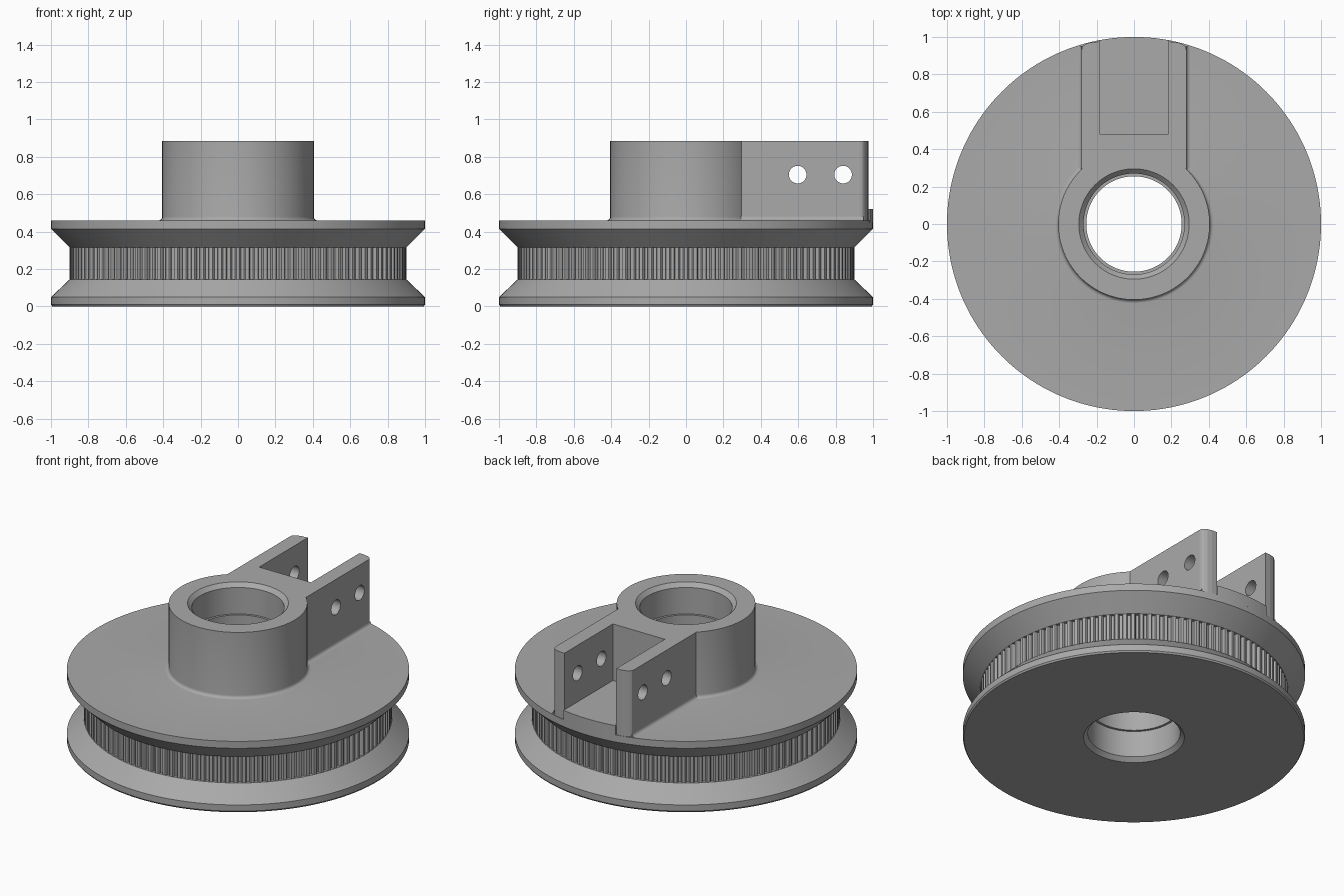
import bpy
import bmesh
from math import cos, sin, pi, radians, asin
from mathutils import Matrix

old = bpy.data.objects.get("Cube")
if old:
    bpy.data.objects.remove(old, do_unlink=True)

GREY = (0.40, 0.40, 0.40, 1)
mat = bpy.data.materials.new("plain grey")
mat.use_nodes = True
mat.diffuse_color = GREY
mat.node_tree.nodes["Principled BSDF"].inputs["Base Color"].default_value = GREY


def finish(name, bm, smooth=True):
    bmesh.ops.recalc_face_normals(bm, faces=bm.faces)
    mesh = bpy.data.meshes.new(name)
    bm.to_mesh(mesh)
    bm.free()
    mesh.materials.append(mat)
    ob = bpy.data.objects.new(name, mesh)
    bpy.context.collection.objects.link(ob)
    if smooth:
        bpy.ops.object.select_all(action="DESELECT")
        bpy.context.view_layer.objects.active = ob
        ob.select_set(True)
        bpy.ops.object.shade_smooth_by_angle(angle=radians(25))
    return ob


def lathe(name, profile, steps=160):
    """Revolve a closed (radius, z) loop around the z axis."""
    bm = bmesh.new()
    rings = [[bm.verts.new((r * cos(2 * pi * i / steps), r * sin(2 * pi * i / steps), z))
              for r, z in profile] for i in range(steps)]
    n = len(profile)
    for i in range(steps):
        a, b = rings[i], rings[(i + 1) % steps]
        for j in range(n):
            k = (j + 1) % n
            bm.faces.new((a[j], b[j], b[k], a[k]))
    return finish(name, bm)


def add_prism(bm, outline, z0, z1):
    """Extrude a plan outline upwards."""
    low = [bm.verts.new((x, y, z0)) for x, y in outline]
    high = [bm.verts.new((x, y, z1)) for x, y in outline]
    bm.faces.new(low[::-1])
    bm.faces.new(high)
    for i in range(len(outline)):
        j = (i + 1) % len(outline)
        bm.faces.new((low[i], low[j], high[j], high[i]))


FLANGE, TOP = 0.46, 0.885
HUB, FILLET = 0.405, 0.02
BORE, POCKET, MOUTH = 0.255, 0.27, 0.295
arc = [k * pi / 10 for k in range(6)]

# Pulley body: flanges, belt groove, hub with base fillet and stepped bore
hub_fillet = [(HUB + FILLET * (1 - sin(a)), FLANGE + FILLET * (1 - cos(a))) for a in arc]
lathe("pulley_body", [
    (MOUTH, 0), (0.993, 0), (1, 0.01), (1, 0.05), (0.9, 0.145), (0.88, 0.145),
    (0.88, 0.315), (0.9, 0.315), (1, 0.415), (1, FLANGE), *hub_fillet,
    (HUB, TOP), (MOUTH, TOP), (POCKET, TOP - 0.025), (POCKET, TOP - 0.195),
    (BORE, TOP - 0.195), (BORE, 0.195), (POCKET, 0.195), (POCKET, 0.025)])

# Belt teeth around the groove
TEETH = 116
bm = bmesh.new()
tooth = [(0.878, -0.016), (0.895, -0.013), (0.9, -0.009),
         (0.9, 0.009), (0.895, 0.013), (0.878, 0.016)]
for i in range(TEETH):
    c, s = cos(2 * pi * i / TEETH), sin(2 * pi * i / TEETH)
    add_prism(bm, [(r * c - t * s, r * s + t * c) for r, t in tooth], 0.145, 0.315)
finish("belt_teeth", bm)

# Clamp bracket: a web joined to the hub and two arms with rounded ends
half = [(0.185, 0.48), (0.185, 0.975), (0.22, 0.973), (0.25, 0.966),
        (0.268, 0.955), (0.277, 0.945), (0.28, 0.93), (0.28, 0.297)]
bm = bmesh.new()
add_prism(bm, half + [(-x, y) for x, y in reversed(half)], FLANGE - 0.01, TOP)
bracket = finish("clamp_bracket", bm, smooth=False)

# Cross holes through both arms
bm = bmesh.new()
for y in (0.597, 0.84):
    bmesh.ops.create_cone(bm, cap_ends=True, segments=40, radius1=0.047, radius2=0.047, depth=1,
                          matrix=Matrix.Translation((0, y, 0.705)) @ Matrix.Rotation(pi / 2, 4, "Y"))
cutter = finish("hole_cutter", bm, smooth=False)
cutter.hide_render = True
cutter.hide_viewport = True
cut = bracket.modifiers.new("cross_holes", "BOOLEAN")
cut.operation = "DIFFERENCE"
cut.solver = "EXACT"
cut.object = cutter

# Raised floor between the arms, following the flange rim
bm = bmesh.new()
end = asin(0.186)
rim = [(sin(end * k / 6), cos(end * k / 6)) for k in range(6, -7, -1)]
add_prism(bm, [(0.186, 0.47)] + rim + [(-0.186, 0.47)], FLANGE - 0.01, 0.52)
finish("slot_floor", bm)

# Base fillets along the outside of the arms
for side, name in ((1, "left_arm_fillet"), (-1, "right_arm_fillet")):
    bm = bmesh.new()
    section = [(0.275, FLANGE)] + [(0.28 + FILLET * (1 - sin(a)), FLANGE + FILLET * (1 - cos(a)))
                                   for a in arc]
    near = [bm.verts.new((side * x, 0.29, z)) for x, z in section]
    far = [bm.verts.new((side * x, 0.95, z)) for x, z in section]
    bm.faces.new(near)
    bm.faces.new(far[::-1])
    for i in range(len(section)):
        j = (i + 1) % len(section)
        bm.faces.new((near[i], near[j], far[j], far[i]))
    finish(name, bm)
